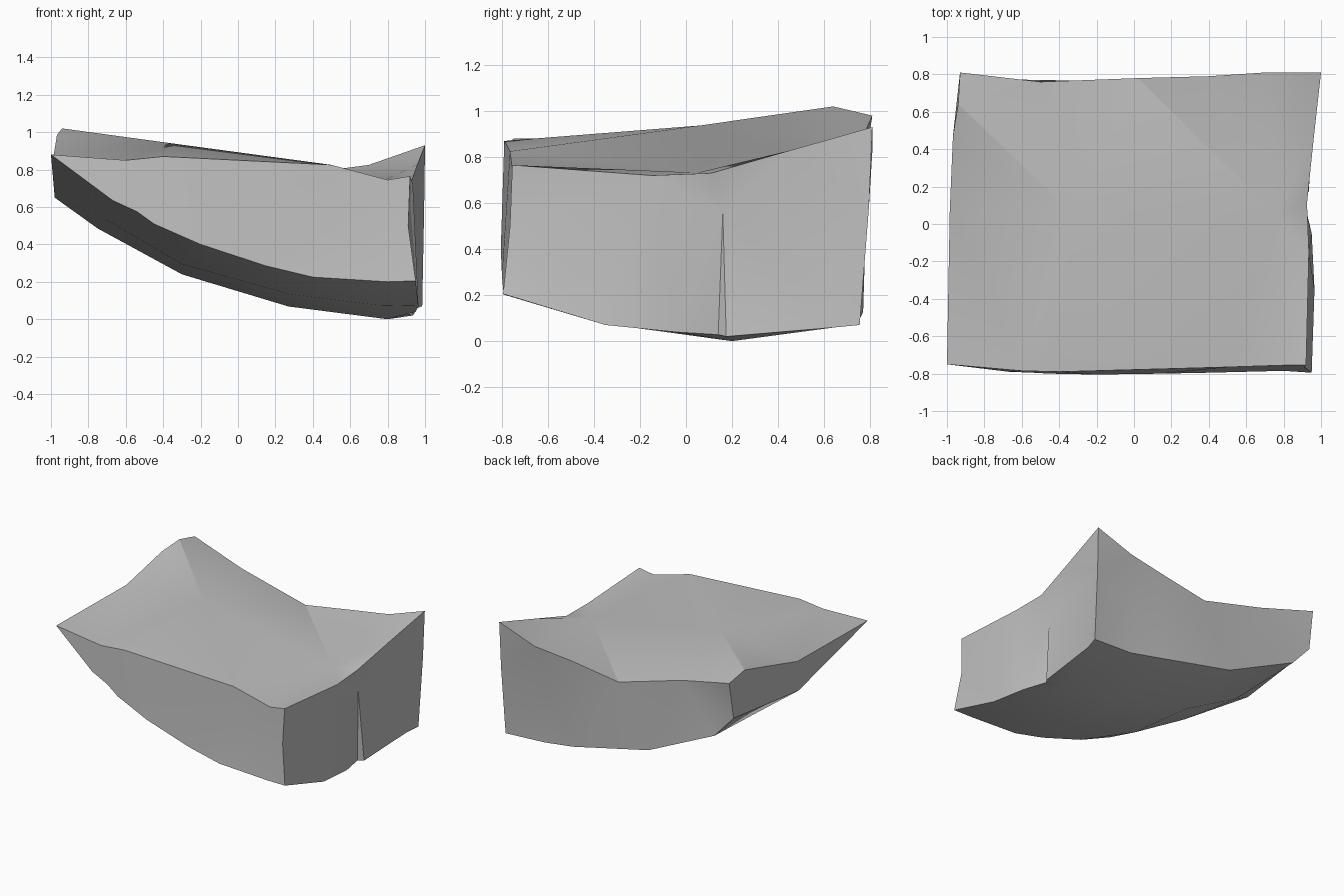
import bpy
import bmesh
import math
from mathutils import Vector
from mathutils.geometry import delaunay_2d_cdt

cube = bpy.data.objects.get("Cube")
if cube:
    bpy.data.objects.remove(cube)

stone = bpy.data.materials.new("stone_grey")
stone.use_nodes = True
GREY = (0.53, 0.53, 0.53, 1)
stone.diffuse_color = GREY
stone.node_tree.nodes["Principled BSDF"].inputs["Base Color"].default_value = GREY

# Corners shared by neighbouring sides
tip = (-1.0, -0.75, 0.88)
front_up, front_mid, front_low = (0.92, -0.755, 0.765), (0.91, -0.765, 0.5), (0.95, -0.795, 0.205)
back_up, back_mid, back_low = (1.0, 0.81, 0.93), (0.995, 0.795, 0.58), (0.985, 0.755, 0.07)
end_up, end_low = (-0.93, 0.81, 0.98), (-0.935, 0.765, 0.7)

# Upper and lower edges of the four sides, running round the block
front_top = [tip, (-0.6, -0.785, 0.85), (-0.4, -0.79, 0.87), (0.5, -0.765, 0.825),
             (0.8, -0.755, 0.745), front_up]
front_base = [tip, (-0.67, -0.79, 0.635), (-0.54, -0.795, 0.575), (-0.45, -0.8, 0.51),
              (-0.2, -0.805, 0.4), (0.15, -0.8, 0.285), (0.4, -0.795, 0.225),
              (0.8, -0.785, 0.2), front_low]
left_top = [front_up, (0.935, -0.15, 0.72), (0.925, 0.11, 0.73), (0.96, 0.45, 0.828), back_up]
left_base = [front_low, (0.965, -0.35, 0.07), (0.95, -0.05, 0.04), (0.905, 0.14, 0.028),
             (0.935, 0.175, 0.02), (0.96, 0.65, 0.06), back_low]
back_top = [back_up, (0.7, 0.81, 0.825), (0.4, 0.79, 0.785), (0.02, 0.78, 0.725),
            (-0.5, 0.76, 0.87), end_up]
back_base = [back_low, (0.66, 0.75, 0.085), (0.41, 0.77, 0.127), (-0.22, 0.765, 0.267),
             (-0.78, 0.775, 0.53), end_low]
right_top = [end_up, (-0.94, 0.64, 1.02), (-0.968, 0.47, 0.985), (-0.985, 0.07, 0.88), tip]
right_base = [end_low, (-0.98, 0.05, 0.65), tip]

bm = bmesh.new()
cache = {}


def vert(point):
    if point not in cache:
        cache[point] = bm.verts.new(point)
    return cache[point]


def add_surface(path, axes, inner, creases):
    """Triangulate an uneven surface inside its rim, laid out on two axes."""
    rim = list(dict.fromkeys(path))
    points = rim + inner
    lines = [(points.index(a), points.index(b)) for a, b in creases]
    flat = [Vector([p[i] for i in axes]) for p in points]
    out = delaunay_2d_cdt(flat, lines, [list(range(len(rim)))], 1, 1e-5)
    for tri in out[2]:
        bm.faces.new([vert(points[out[3][i][0]]) for i in tri])


# Four sides, each with a chipped point
XY, XZ, YZ = (0, 1), (0, 2), (1, 2)
front_chip, left_chip, back_chip = (0.63, -0.765, 0.48), (0.895, 0.16, 0.56), (0.62, 0.755, 0.465)
add_surface(front_top + [front_mid] + front_base[::-1], XZ, [front_chip], [])
add_surface(left_top + [back_mid] + left_base[::-1] + [front_mid], YZ, [left_chip],
            [(left_chip, left_top[2]), (left_chip, left_base[3]), (left_chip, left_base[4])])
add_surface(back_top + back_base[::-1] + [back_mid], XZ, [back_chip],
            [(back_chip, back_base[1])])
add_surface(right_top + right_base[::-1], YZ, [], [(right_top[3], right_base[1])])

# Worn top with a raised point and a valley across one corner
peak, valley = (-0.33, 0.06, 0.937), (0.76, 0.05, 0.732)
add_surface(front_top + left_top + back_top + right_top, XY, [peak, valley],
            [(peak, right_top[1]), (peak, right_top[3]), (peak, back_top[3]),
             (peak, front_top[3]), (valley, back_top[3]), (valley, back_top[1]),
             (valley, left_top[2]), (valley, front_up)])

# Rounded underside
keel = [(-0.75, 0.2, 0.485), (-0.3, 0.2, 0.24), (0.27, 0.2, 0.068), (0.8, 0.2, 0.0)]
shoulder = [(-0.72, -0.32, 0.54), (-0.3, -0.35, 0.295), (0.27, -0.35, 0.135),
            (0.75, -0.35, 0.075)]
add_surface(front_base + left_base + back_base + right_base, XY, keel + shoulder,
            list(zip(keel, keel[1:])) + list(zip(shoulder, shoulder[1:])))

bmesh.ops.recalc_face_normals(bm, faces=bm.faces)
mesh = bpy.data.meshes.new("stone_block")
bm.to_mesh(mesh)
bm.free()
mesh.materials.append(stone)
block = bpy.data.objects.new("stone_block", mesh)
bpy.context.collection.objects.link(block)

bpy.context.view_layer.objects.active = block
block.select_set(True)
bpy.ops.object.shade_smooth_by_angle(angle=math.radians(25))
